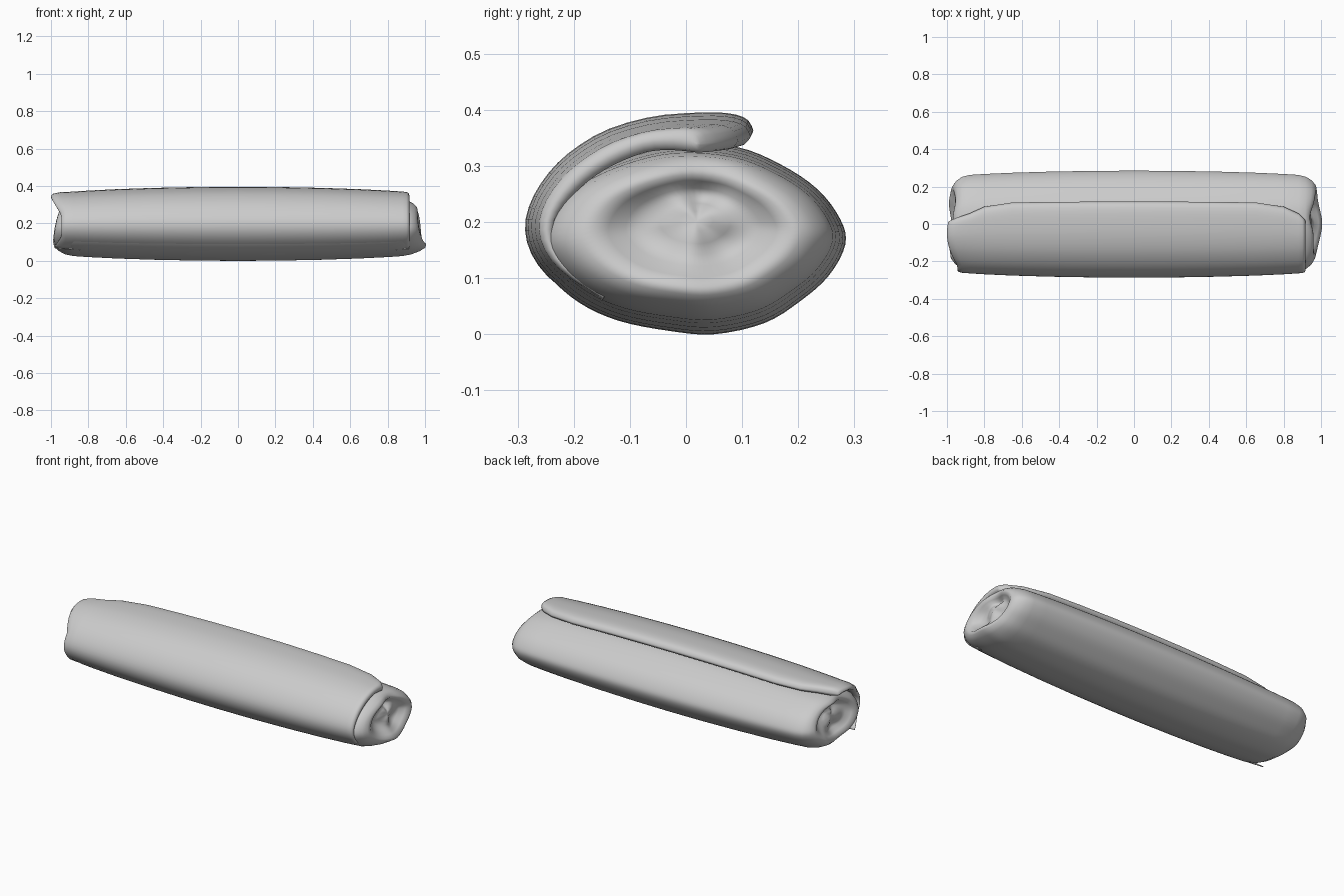
import bpy, bmesh, math
from mathutils import Vector

if "Cube" in bpy.data.objects:
    bpy.data.objects.remove(bpy.data.objects["Cube"])

ZC = 0.197


def curve(pts, n, closed=False):
    # even Catmull-Rom resampling in parameter space
    k = len(pts)
    out = []
    for i in range(n):
        u = i * k / n if closed else i * (k - 1) / (n - 1)
        j = int(u) if closed else min(int(u), k - 2)
        t = u - j
        g = (lambda a: Vector(pts[a % k])) if closed else (lambda a: Vector(pts[max(0, min(k - 1, a))]))
        a, b, c, d = g(j - 1), g(j), g(j + 1), g(j + 2)
        out.append(0.5 * (2 * b + (c - a) * t + (2 * a - 5 * b + 4 * c - d) * t * t
                          + (3 * b - a - 3 * c + d) * t ** 3))
    return out


def loft(name, rings):
    bm = bmesh.new()
    loops = [[bm.verts.new(p) for p in r] for r in rings]
    n = len(loops[0])
    for a, b in zip(loops, loops[1:]):
        for i in range(n):
            bm.faces.new((a[i], a[(i + 1) % n], b[(i + 1) % n], b[i]))
    for lp in (loops[0], loops[-1]):
        c = bm.verts.new(sum((v.co for v in lp), Vector()) / n)
        for i in range(n):
            bm.faces.new((lp[i], lp[(i + 1) % n], c))
    bmesh.ops.recalc_face_normals(bm, faces=bm.faces)
    me = bpy.data.meshes.new(name)
    bm.to_mesh(me)
    bm.free()
    ob = bpy.data.objects.new(name, me)
    bpy.context.collection.objects.link(ob)
    for p in me.polygons:
        p.use_smooth = True
    return ob


def taper(x):
    # width and height factors along the roll
    a = min(abs(x), 1.0)
    return 1 - 0.09 * a ** 2 - 0.03 * a ** 8, 1 - 0.15 * a ** 2 - 0.04 * a ** 8


BODY_X = [-0.88, -0.8, -0.65, -0.45, -0.22, 0, 0.22, 0.45, 0.65, 0.8, 0.88]

# rolled core: oval section with soft, dented ends
core = curve([(0.05, 0.0), (-0.03, 0.006), (-0.12, 0.024), (-0.19, 0.056), (-0.245, 0.105),
              (-0.272, 0.16), (-0.255, 0.22), (-0.205, 0.275), (-0.12, 0.318), (-0.02, 0.342),
              (0.09, 0.334), (0.17, 0.302), (0.235, 0.258), (0.275, 0.205), (0.284, 0.16),
              (0.255, 0.105), (0.205, 0.06), (0.14, 0.02)], 72, True)


def core_ring(x, s=1.0, end=0, fold=0.0):
    sy, sz = taper(x)
    ring = []
    for p in core:
        y, z = p.x * sy, ZC + (p.y - ZC) * sz
        cy, cz = 0.02, 0.205
        y, z = cy + (y - cy) * s, cz + (z - cz) * s
        ang = math.atan2(z - cz, y - cy)
        dx = end * (0.25 if end > 0 else 0.12) * (0.2 - z) * min(1, (1 - s) * 4)
        dx += fold * math.sin(3 * ang + 0.6)
        ring.append((x + dx, y, z))
    return ring


right_end = [(0.92, 0.97, 0), (0.95, 0.89, 0.004), (0.967, 0.79, 0.008), (0.97, 0.70, 0.008),
             (0.955, 0.60, 0.008), (0.935, 0.48, 0.01), (0.925, 0.36, 0.012),
             (0.935, 0.25, 0.008), (0.945, 0.12, 0.003)]
left_end = [(x + d, s, f) for (x, s, f), d in
            zip(right_end, (0, 0, 0, 0, 0, 0, 0.005, 0.005, 0))]
rings = [core_ring(-x, s, -1, f) for x, s, f in reversed(left_end)]
rings += [core_ring(x) for x in BODY_X]
rings += [core_ring(x, s, 1, f) for x, s, f in right_end]
loft("rolled_core", rings)

# overlapping flap: crescent section from the front underside to the top lip
N = 30
outer = curve([(-0.16, 0.040), (-0.235, 0.092), (-0.274, 0.14), (-0.287, 0.19), (-0.275, 0.24),
               (-0.243, 0.29), (-0.2, 0.33), (-0.14, 0.365), (-0.06, 0.388), (0.02, 0.395),
               (0.075, 0.394), (0.108, 0.384), (0.12, 0.364)], N)
inner = curve([(-0.155, 0.047), (-0.22, 0.10), (-0.25, 0.14), (-0.258, 0.19), (-0.24, 0.232),
               (-0.205, 0.272), (-0.165, 0.303), (-0.115, 0.328), (-0.05, 0.347), (0.02, 0.349),
               (0.075, 0.345), (0.105, 0.346), (0.119, 0.36)], N)


def flap_ring(x, lip=1.0, thick=1.0, bow=0.0):
    sy, sz = taper(x)
    ring = []
    for k, (side, other) in enumerate(((outer, inner), (inner[::-1], outer[::-1]))):
        for p, q in zip(side, other):
            m = (p + q) / 2
            p = m + (p - m) * thick
            y, z = p.x * sy, ZC + (p.y - ZC) * sz
            f = max(0, (y + 0.2) / 0.32)
            y -= (1 - lip) * 0.32 * f * f
            dx = bow * max(0, 1 - ((y + 0.05) / 0.17) ** 2)
            ring.append((x + dx, y, z))
    return ring


def lip_at(x):
    a = abs(x)
    return 1.0 if a < 0.6 else 1 - 0.22 * ((a - 0.6) / 0.3) ** 3


rings = [flap_ring(-0.945, 0.68, 0.15, -0.055), flap_ring(-0.94, 0.70, 0.7, -0.05),
         flap_ring(-0.92, 0.75, 1, -0.035)]
rings += [flap_ring(x, lip_at(x)) for x in BODY_X]
rings += [flap_ring(0.9, 0.76), flap_ring(0.912, 0.72, 0.75), flap_ring(0.916, 0.70, 0.15)]

# flap ends are closed across their thickness so the crescent stays clean
bm = bmesh.new()
loops = [[bm.verts.new(p) for p in r] for r in rings]
n = 2 * N
for a, b in zip(loops, loops[1:]):
    for i in range(n):
        bm.faces.new((a[i], a[(i + 1) % n], b[(i + 1) % n], b[i]))
for lp in (loops[0], loops[-1]):
    for i in range(N - 1):
        bm.faces.new((lp[i], lp[i + 1], lp[n - 2 - i], lp[n - 1 - i]))
bmesh.ops.recalc_face_normals(bm, faces=bm.faces)
me = bpy.data.meshes.new("top_flap")
bm.to_mesh(me)
bm.free()
flap = bpy.data.objects.new("top_flap", me)
bpy.context.collection.objects.link(flap)
for p in me.polygons:
    p.use_smooth = True
